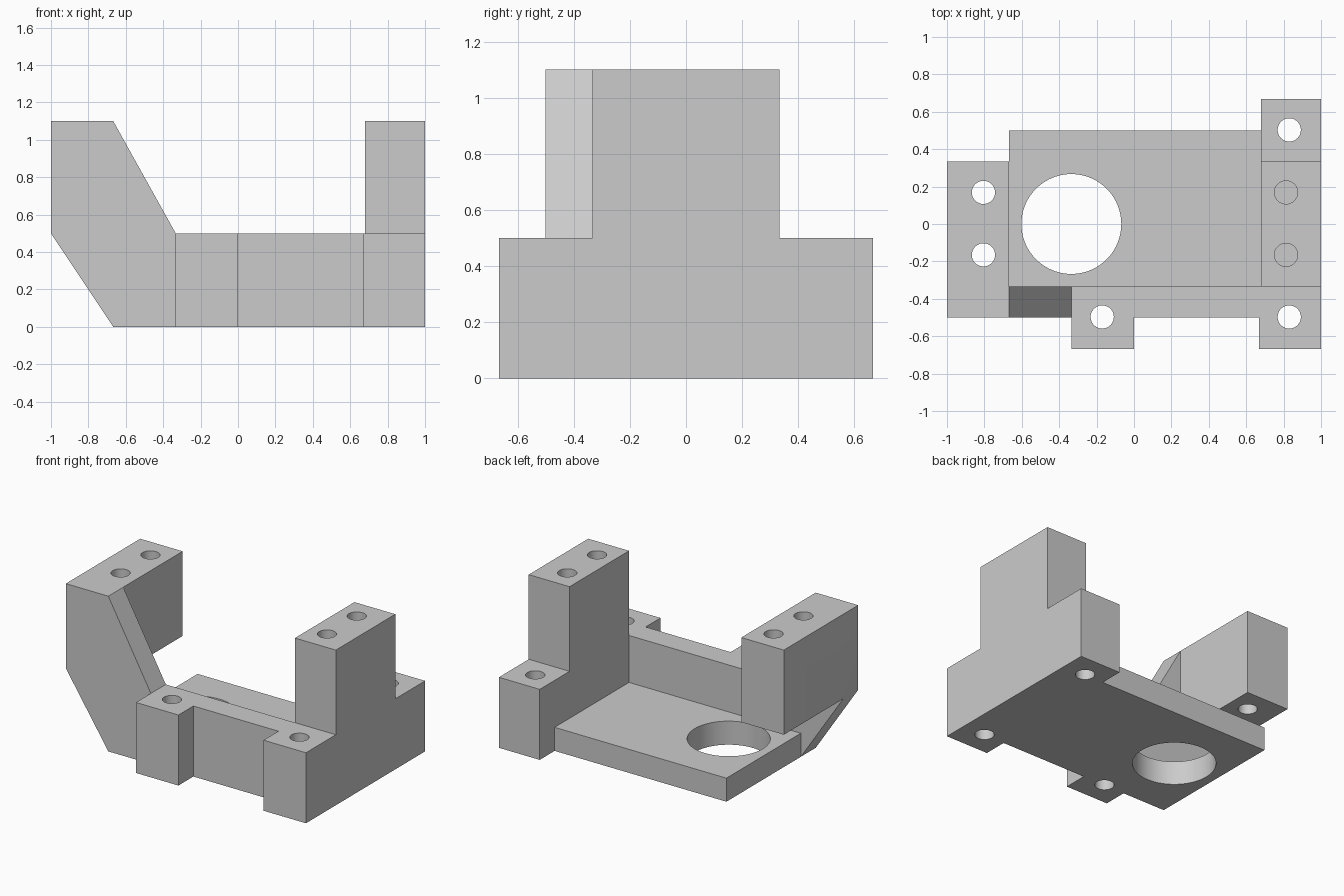
import bpy, bmesh
from mathutils import Vector

cube = bpy.data.objects.get("Cube")
if cube:
    bpy.data.objects.remove(cube, do_unlink=True)

# Shared levels
END, EDGE, BACK, T = 1.0, 0.667, 0.333, 0.167
STEP, TOP, INNER = 0.5, 1.1, 0.68

grey = bpy.data.materials.new("plain grey")
grey.use_nodes = True
grey.diffuse_color = (0.6, 0.6, 0.6, 1)
grey.node_tree.nodes["Principled BSDF"].inputs["Base Color"].default_value = grey.diffuse_color


def prism(name, outline, axis, low, high):
    """Extrude a 2D outline along the given axis from low to high."""
    def point(a, b):
        p = [a, b]
        p.insert("xyz".index(axis), low)
        return p
    bm = bmesh.new()
    face = bm.faces.new([bm.verts.new(point(*p)) for p in outline])
    shift = Vector([(high - low) * (c == axis) for c in "xyz"])
    new = bmesh.ops.extrude_face_region(bm, geom=[face])["geom"]
    bmesh.ops.translate(bm, vec=shift, verts=[g for g in new if isinstance(g, bmesh.types.BMVert)])
    bmesh.ops.recalc_face_normals(bm, faces=bm.faces)
    return add_object(name, bm)


def bore(name, x, y, radius, low, high, sides=48):
    """Cutter for a vertical round hole."""
    bm = bmesh.new()
    bmesh.ops.create_cone(bm, cap_ends=True, segments=sides, radius1=radius,
                          radius2=radius, depth=high - low)
    bmesh.ops.translate(bm, vec=(x, y, (low + high) / 2), verts=bm.verts)
    return add_object(name, bm)


def add_object(name, bm):
    mesh = bpy.data.meshes.new(name)
    bm.to_mesh(mesh)
    bm.free()
    mesh.materials.append(grey)
    obj = bpy.data.objects.new(name, mesh)
    bpy.context.collection.objects.link(obj)
    return obj


def rect(a0, a1, b0, b1):
    return [(a0, b0), (a1, b0), (a1, b1), (a0, b1)]


# Floor plate
bracket = prism("mounting_bracket", rect(-EDGE, INNER, -BACK, STEP), "z", 0, T)

# Front wall with its two bolt lugs
front_wall = prism("front_wall", [
    (-BACK, -BACK), (-BACK, -EDGE), (0, -EDGE), (0, -STEP),
    (EDGE, -STEP), (EDGE, -EDGE), (END, -EDGE), (END, -BACK)], "z", 0, STEP)

# Slanted web that carries the raised arm
slanted_web = prism("slanted_web", [
    (-END, TOP), (-EDGE, TOP), (-BACK, STEP), (-BACK, 0), (-EDGE, 0), (-END, STEP)],
    "y", -STEP, -BACK)

# Raised arm on the right, tower with a rear lug on the left
raised_arm = prism("raised_arm", rect(-END, -EDGE, -BACK, BACK), "z", STEP, TOP)
tower = prism("tower", [
    (-BACK, 0), (EDGE, 0), (EDGE, STEP), (BACK, STEP), (BACK, TOP), (-BACK, TOP)],
    "x", INNER, END)

# Large opening, through holes in lugs and arm, blind holes in the tower
R = 0.062
cutters = [bore("plate_opening", -0.335, 0, 0.267, -T, STEP, 96)]
for x, y in ((-0.17, -0.497), (0.83, -0.497), (0.83, 0.503)):
    cutters.append(bore("lug_hole", x, y, R, -T, EDGE))
for y in (-0.165, 0.169):
    cutters.append(bore("arm_hole", -0.805, y, R, BACK, TOP + T))
    cutters.append(bore("tower_hole", 0.813, y, R, STEP, TOP + T))

# Join the solids, then cut the holes
pieces = [(p, "UNION") for p in (front_wall, slanted_web, raised_arm, tower)]
pieces += [(c, "DIFFERENCE") for c in cutters]
for part, operation in pieces:
    mod = bracket.modifiers.new(part.name, "BOOLEAN")
    mod.operation, mod.solver, mod.object = operation, "EXACT", part
graph = bpy.context.evaluated_depsgraph_get()
solid = bpy.data.meshes.new_from_object(bracket.evaluated_get(graph))
bracket.modifiers.clear()
bracket.data = solid
for part, _ in pieces:
    bpy.data.objects.remove(part, do_unlink=True)

# Merge coplanar faces and keep the bores smooth
bm = bmesh.new()
bm.from_mesh(solid)
bmesh.ops.remove_doubles(bm, verts=bm.verts, dist=0.0001)
bmesh.ops.dissolve_limit(bm, angle_limit=0.01, verts=bm.verts, edges=bm.edges)
bm.to_mesh(solid)
bm.free()
bpy.context.view_layer.objects.active = bracket
bracket.select_set(True)
bpy.ops.object.shade_smooth_by_angle(angle=0.6)
